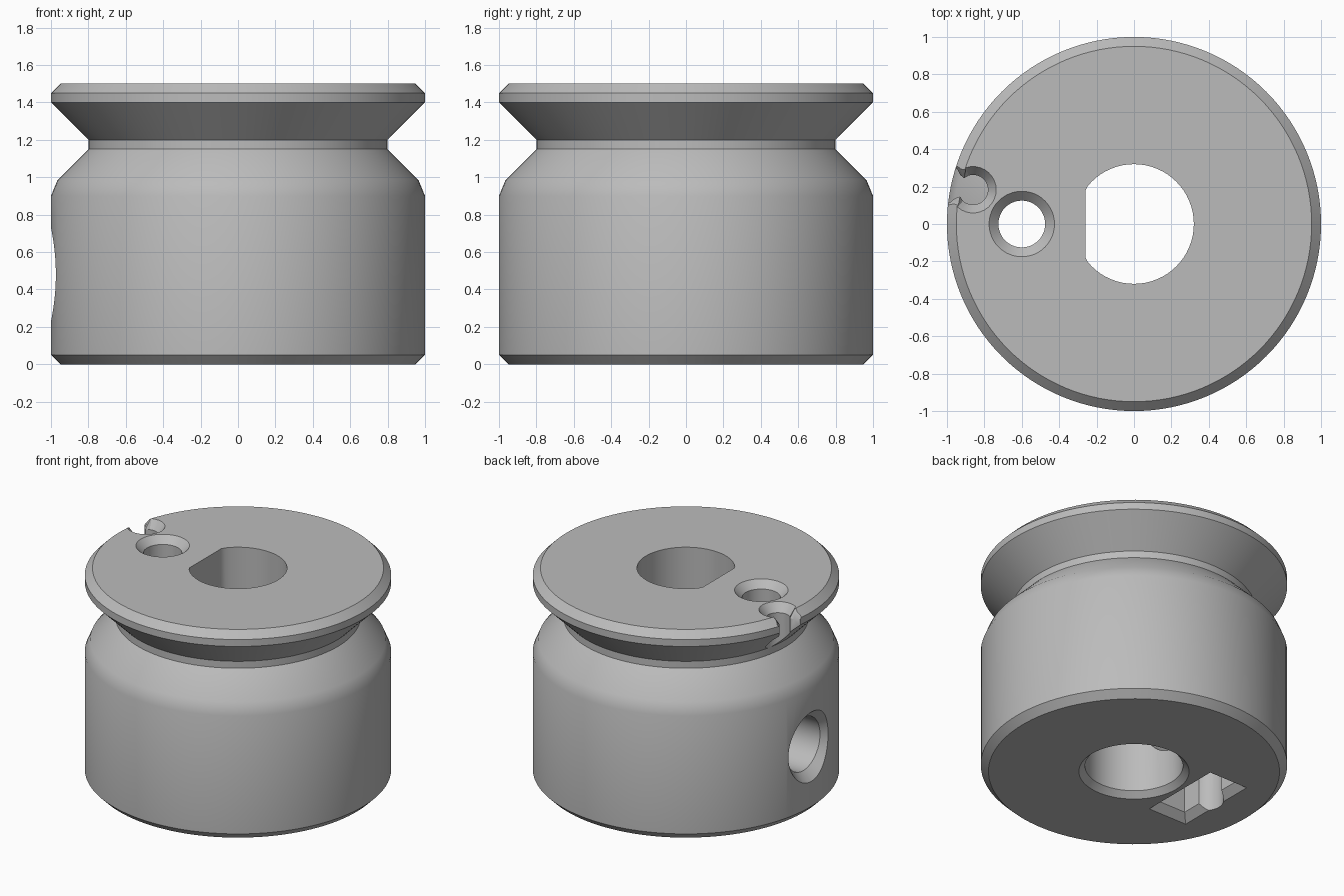
import bpy
import bmesh
from math import sin, cos, tau, radians
from mathutils import Matrix

cube = bpy.data.objects.get("Cube")
if cube:
    bpy.data.objects.remove(cube, do_unlink=True)

grey = bpy.data.materials.new("plain_grey")
grey.use_nodes = True
COLOUR = (0.5, 0.5, 0.5, 1)
grey.diffuse_color = COLOUR
grey.node_tree.nodes["Principled BSDF"].inputs["Base Color"].default_value = COLOUR


def loft(name, rings, matrix=Matrix()):
    """Closed solid through rings that share a point count."""
    bm = bmesh.new()
    loops = [[bm.verts.new(p) for p in ring] for ring in rings]
    n = len(loops[0])
    for a, b in zip(loops, loops[1:]):
        for i in range(n):
            j = (i + 1) % n
            bm.faces.new((a[i], a[j], b[j], b[i]))
    bm.faces.new(loops[0][::-1])
    bm.faces.new(loops[-1])
    bm.transform(matrix)
    bmesh.ops.recalc_face_normals(bm, faces=bm.faces)
    mesh = bpy.data.meshes.new(name)
    bm.to_mesh(mesh)
    bm.free()
    mesh.materials.append(grey)
    obj = bpy.data.objects.new(name, mesh)
    bpy.context.collection.objects.link(obj)
    return obj


def circle(r, z, n=64):
    return [(r * cos(tau * i / n), r * sin(tau * i / n), z) for i in range(n)]


def lathe(name, profile, n=64, matrix=Matrix()):
    return loft(name, [circle(r, z, n) for r, z in profile], matrix)


def rectangle(x0, x1, y, z):
    return [(x0, -y, z), (x1, -y, z), (x1, y, z), (x0, y, z)]


# Turned body: chamfered foot, rounded shoulder, V groove and top flange
body = lathe("pulley_body", [
    (0.95, 0), (1, 0.05), (1, 0.9), (0.965, 0.985), (0.8, 1.15),
    (0.8, 1.2), (1, 1.4), (1, 1.45), (0.95, 1.5)], 128)

# Shaft bore: round and chamfered below, D shaped above
FLAT_X = -0.26
bore = [circle(r, z) for r, z in ((0.46, -0.1), (0.32, 0.04), (0.32, 0.6))]
bore += [[(max(x, FLAT_X), y, z) for x, y, z in circle(0.32, h)] for h in (0.61, 1.6)]
cutters = [loft("bore_cutter", bore)]

# Nut pocket in the underside, with a chamfered mouth
cutters.append(loft("nut_pocket_cutter", [
    rectangle(-0.76, -0.33, 0.37, -0.06), rectangle(-0.65, -0.44, 0.26, 0.05),
    rectangle(-0.65, -0.44, 0.26, 0.75)]))

# Countersunk vertical hole through the whole body
cutters.append(lathe("vertical_hole_cutter", [
    (0.125, -0.1), (0.125, 1.45), (0.225, 1.55)], 48,
    Matrix.Translation((-0.6, 0, 0))))

# Set screw hole from the side into the bore
cutters.append(lathe("screw_hole_cutter", [
    (0.19, 0.1), (0.19, 0.935), (0.25, 1), (0.34, 1.1)], 48,
    Matrix.Translation((0, 0, 0.48)) @ Matrix.Rotation(radians(-90), 4, 'Y')))


# Keyhole notch in the flange: round end, narrow neck, flared mouth
def notch(d, z):
    arc = [radians(180 - 12 * i) for i in range(11)]
    half = [(0.88 + (0.08 + d) * cos(a), (0.08 + d) * sin(a)) for a in arc]
    half += [(0.94, 0.05 + d), (0.965, 0.065 + d), (0.985, 0.09 + d), (1.1, 0.13 + d)]
    return [(u, v, z) for u, v in half] + [(u, -v, z) for u, v in half[:0:-1]]


cutters.append(loft("notch_cutter", [
    notch(0, 1.16), notch(0, 1.44), notch(0.045, 1.501), notch(0.045, 1.6)],
    Matrix.Rotation(radians(168), 4, 'Z')))

# Cut everything, then discard the cutters
bpy.ops.object.select_all(action='DESELECT')
bpy.context.view_layer.objects.active = body
body.select_set(True)
for cutter in cutters:
    cutter.hide_render = True
    mod = body.modifiers.new(cutter.name, 'BOOLEAN')
    mod.operation = 'DIFFERENCE'
    mod.solver = 'EXACT'
    mod.object = cutter
    bpy.ops.object.modifier_apply(modifier=mod.name)
    bpy.data.objects.remove(cutter, do_unlink=True)

bpy.ops.object.shade_smooth_by_angle(angle=radians(30))
